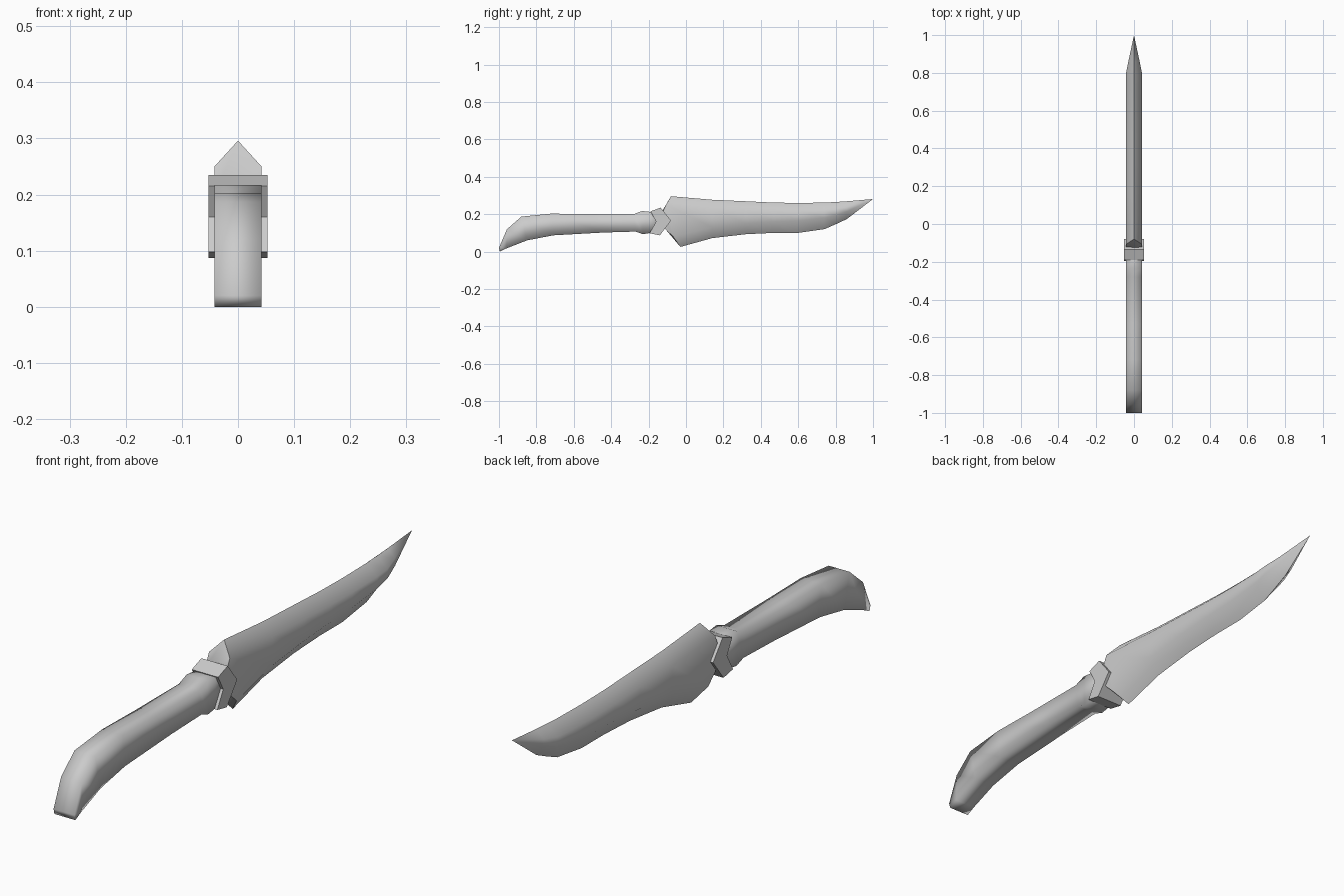
import bpy, bmesh, math

cube = bpy.data.objects.get("Cube")
if cube:
    bpy.data.objects.remove(cube, do_unlink=True)

HALF = 0.042

grey = bpy.data.materials.new("plain_grey")
grey.use_nodes = True
grey.diffuse_color = (0.6, 0.6, 0.6, 1)
grey.node_tree.nodes["Principled BSDF"].inputs["Base Color"].default_value = (0.6, 0.6, 0.6, 1)


def loft(name, rings, smooth_angle):
    """Skin a list of equal-length point rings and cap both ends."""
    bm = bmesh.new()
    loops = [[bm.verts.new(p) for p in ring] for ring in rings]
    count = len(loops[0])
    for a, b in zip(loops, loops[1:]):
        for i in range(count):
            j = (i + 1) % count
            bm.faces.new((a[i], a[j], b[j], b[i]))
    bm.faces.new(loops[0])
    bm.faces.new(loops[-1])
    bmesh.ops.remove_doubles(bm, verts=bm.verts, dist=0.0005)
    bmesh.ops.recalc_face_normals(bm, faces=bm.faces)
    mesh = bpy.data.meshes.new(name)
    bm.to_mesh(mesh)
    bm.free()
    mesh.materials.append(grey)
    obj = bpy.data.objects.new(name, mesh)
    bpy.context.collection.objects.link(obj)
    bpy.ops.object.select_all(action='DESELECT')
    obj.select_set(True)
    bpy.context.view_layer.objects.active = obj
    if smooth_angle:
        bpy.ops.object.shade_smooth_by_angle(angle=math.radians(smooth_angle))
    return obj


# Curved grip: top (y, z) and underside (y, z) of each square section
grip = [
    ((-1, 0.02), (-0.995, 0)),
    ((-0.957, 0.12), (-0.96, 0.017)),
    ((-0.88, 0.187), (-0.85, 0.06)),
    ((-0.72, 0.203), (-0.71, 0.087)),
    ((-0.53, 0.2), (-0.44, 0.102)),
    ((-0.28, 0.2), (-0.27, 0.107)),
    ((-0.235, 0.217), (-0.23, 0.093)),
    ((-0.19, 0.212), (-0.19, 0.1)),
    ((-0.14, 0.205), (-0.14, 0.105)),
]
loft("handle", [[(-HALF, *top), (HALF, *top), (HALF, *low), (-HALF, *low)]
                for top, low in grip], 100)

# Chevron guard, extruded across the knife
chevron = [(-0.19, 0.215), (-0.135, 0.235), (-0.08, 0.165),
           (-0.14, 0.087), (-0.195, 0.098), (-0.16, 0.16)]
loft("guard", [[(x, y, z) for y, z in chevron] for x in (-0.053, 0.053)], 0)


def blade_ring(half, spine, shoulder, bevel, edge):
    """Six-sided section: spine ridge, flat cheeks, bevel down to the edge."""
    return [(0, *spine), (half, *shoulder), (half, *bevel),
            (0, *edge), (-half, *bevel), (-half, *shoulder)]


# Blade: hidden tang and slanted heel first, then straight sections
rings = [
    blade_ring(HALF, (-0.13, 0.212), (-0.13, 0.2), (-0.11, 0.12), (-0.1, 0.115)),
    blade_ring(HALF, (-0.08, 0.296), (-0.107, 0.25), (-0.068, 0.08), (-0.03, 0.025)),
]
sections = [
    # y, half width, spine, shoulder, bevel, edge
    (0.14, HALF, 0.277, 0.235, 0.13, 0.072),
    (0.32, HALF, 0.269, 0.228, 0.15, 0.093),
    (0.47, HALF, 0.262, 0.222, 0.16, 0.1),
    (0.6, HALF, 0.26, 0.22, 0.165, 0.1),
    (0.74, HALF, 0.262, 0.223, 0.18, 0.12),
    (0.8, HALF, 0.265, 0.228, 0.194, 0.146),
    (0.86, 0.03, 0.269, 0.24, 0.214, 0.174),
    (1, 0, 0.281, 0.281, 0.281, 0.281),
]
for y, half, *heights in sections:
    rings.append(blade_ring(half, *[(y, z) for z in heights]))
loft("blade", rings, 60)
